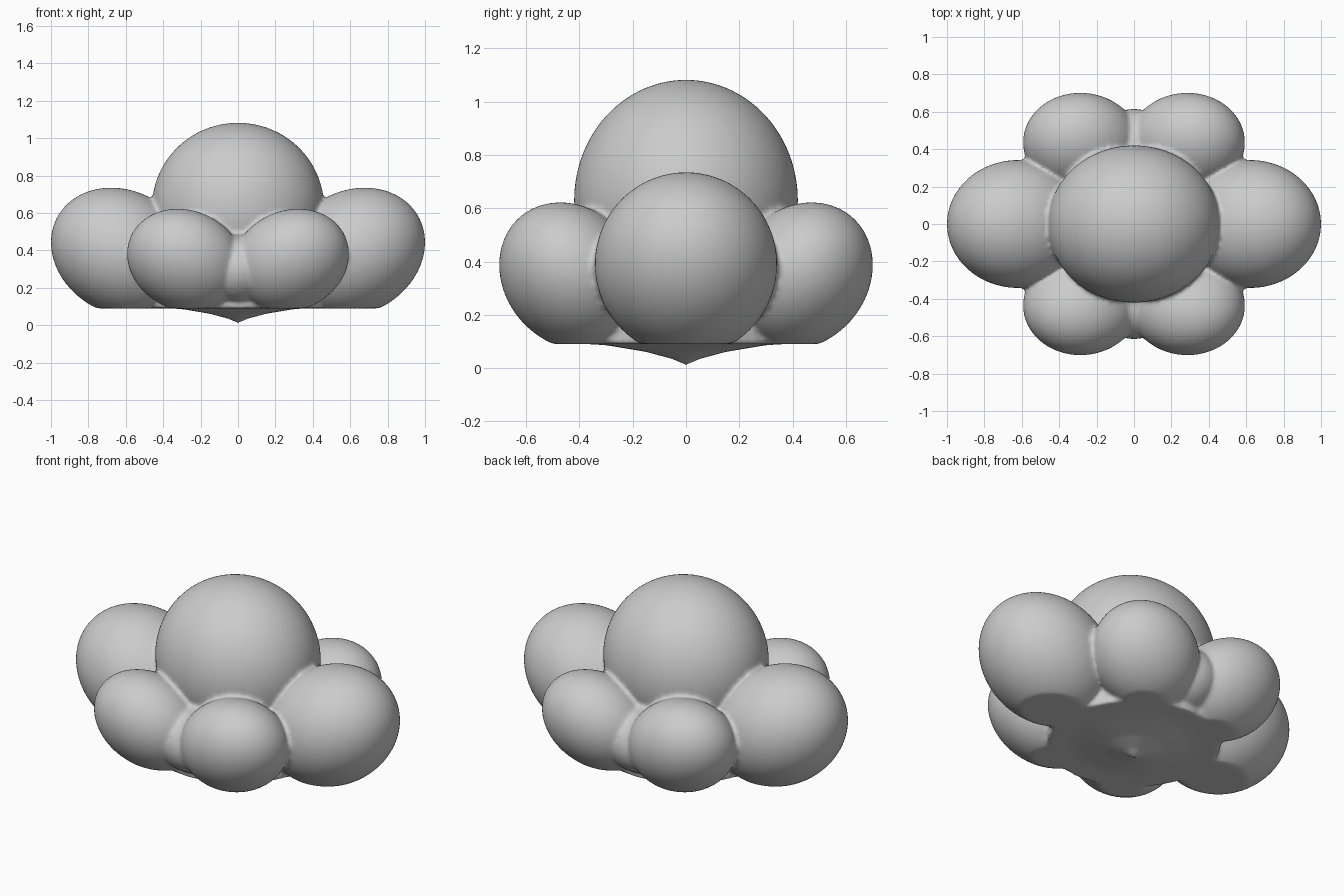
import bpy, bmesh
from mathutils import Matrix, Vector

if "Cube" in bpy.data.objects:
    bpy.data.objects.remove(bpy.data.objects["Cube"])

FLOOR = 0.09
bm = bmesh.new()


def puff(center, radii, lean=(0, 0)):
    """Ellipsoid leaning outwards with height, flattened at the floor."""
    shear = Matrix.Identity(4)
    shear[0][2], shear[1][2] = lean
    m = Matrix.Translation(Vector(center)) @ shear @ Matrix.Diagonal((*radii, 1))
    made = bmesh.ops.create_uvsphere(bm, u_segments=96, v_segments=64, radius=1, matrix=m)
    for v in made["verts"]:
        v.co.z = max(v.co.z, FLOOR)


# central dome
puff((0, 0, 0.63), (0.46, 0.42, 0.452))

# side puffs, paired front and back puffs, and the saddles joining the pairs
for sx in (-1, 1):
    puff((sx * 0.62, 0, 0.39), (0.3755, 0.342, 0.345), (sx * 0.168, 0))
    puff((0, sx * 0.4, 0.3), (0.2, 0.215, 0.185))
    for sy in (-1, 1):
        puff((sx * 0.28, sy * 0.43, 0.345), (0.31, 0.268, 0.277), (sx * 0.15, sy * 0.15))

# filled core with the shallow pointed underside, as a lathed profile
profile = [(0, 0.01), (0.05, 0.034), (0.15, 0.061), (0.3, 0.086), (0.36, FLOOR),
           (0.47, FLOOR), (0.47, 0.3), (0, 0.4)]
N = 64
verts = [bm.verts.new((r, 0, z)) for r, z in profile]
edges = [bm.edges.new(p) for p in zip(verts, verts[1:])]
bmesh.ops.spin(bm, geom=verts + edges, cent=(0, 0, 0), axis=(0, 0, 1),
               angle=6.283185307, steps=N, use_merge=True)
core = [v for v in bm.verts if v.co.xy.length < 1e-5 and v.co.z in (verts[0].co.z, verts[-1].co.z)]
bmesh.ops.remove_doubles(bm, verts=core, dist=1e-5)
bmesh.ops.recalc_face_normals(bm, faces=bm.faces)

mesh = bpy.data.meshes.new("cloud")
bm.to_mesh(mesh)
bm.free()
cloud = bpy.data.objects.new("cloud", mesh)
bpy.context.collection.objects.link(cloud)

# fuse everything into one skin and soften the creases
fuse = cloud.modifiers.new("fuse", 'REMESH')
fuse.mode = 'VOXEL'
fuse.voxel_size = 0.012
fuse.use_smooth_shade = True
soft = cloud.modifiers.new("soften", 'SMOOTH')
soft.factor = 0.5
soft.iterations = 4
